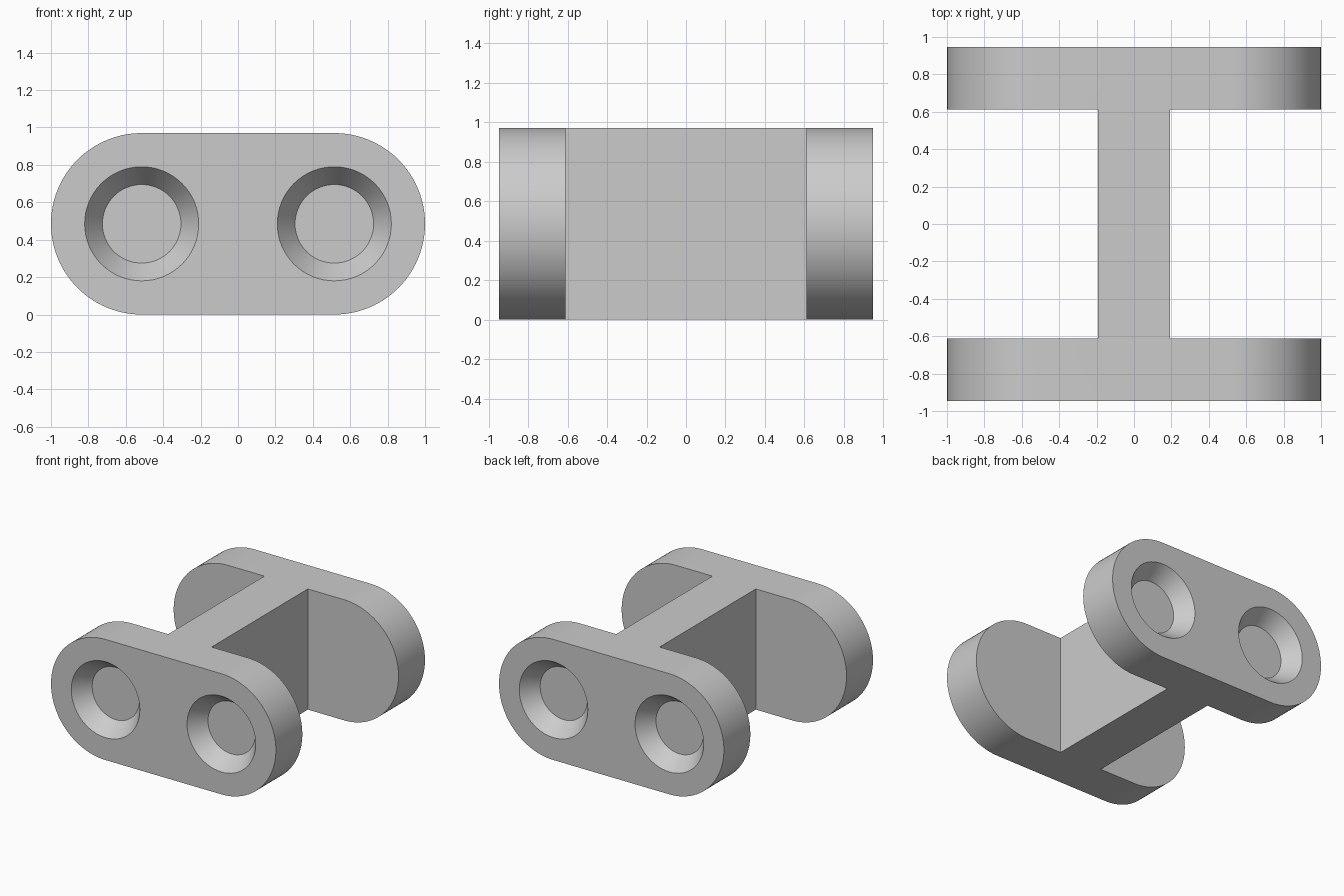
import bpy, bmesh, math
from mathutils import Vector

if "Cube" in bpy.data.objects:
    bpy.data.objects.remove(bpy.data.objects["Cube"])

R = 0.485            # end radius, half the height
CX = 1 - R           # centre of the rounded ends
Y_OUT, Y_IN = 0.947, 0.611
WEB = 0.193          # half width of the web
HOLE_R, FLOOR_R, DEPTH = 0.305, 0.21, 0.13

grey = bpy.data.materials.new("grey")
grey.diffuse_color = (0.6, 0.6, 0.6, 1)
grey.use_nodes = True
grey.node_tree.nodes["Principled BSDF"].inputs["Base Color"].default_value = grey.diffuse_color


def make(name, bm):
    bmesh.ops.recalc_face_normals(bm, faces=bm.faces)
    mesh = bpy.data.meshes.new(name)
    bm.to_mesh(mesh)
    bm.free()
    mesh.materials.append(grey)
    ob = bpy.data.objects.new(name, mesh)
    bpy.context.collection.objects.link(ob)
    return ob


def prism(name, points, direction):
    """Extrude a closed outline along a direction."""
    bm = bmesh.new()
    face = bm.faces.new([bm.verts.new(p) for p in points])
    ext = bmesh.ops.extrude_face_region(bm, geom=[face])
    verts = [v for v in ext["geom"] if isinstance(v, bmesh.types.BMVert)]
    bmesh.ops.translate(bm, verts=verts, vec=Vector(direction))
    return make(name, bm)


def countersink(name, x, side, n=64):
    """Conical cutter, continued a little outside the plate."""
    over = 0.05
    slope = (HOLE_R - FLOOR_R) / DEPTH
    rings = [(Y_OUT - DEPTH, FLOOR_R), (Y_OUT + over, HOLE_R + over * slope)]
    bm = bmesh.new()
    loops = [[bm.verts.new((x + r * math.cos(2 * math.pi * i / n), side * y,
                            R + r * math.sin(2 * math.pi * i / n)))
              for i in range(n)] for y, r in rings]
    for loop in loops:
        bm.faces.new(loop)
    for i in range(n):
        j = (i + 1) % n
        bm.faces.new((loops[0][i], loops[0][j], loops[1][j], loops[1][i]))
    return make(name, bm)


def cut(target, tool, operation):
    mod = target.modifiers.new(operation.title(), "BOOLEAN")
    mod.operation = operation
    mod.solver = "EXACT"
    mod.object = tool
    bpy.context.view_layer.objects.active = target
    bpy.ops.object.modifier_apply(modifier=mod.name)
    bpy.data.objects.remove(tool)


# Rounded side outline running from front to back
n = 48
arc = [math.pi * i / n - math.pi / 2 for i in range(n + 1)]
side = [(CX + R * math.cos(a), -1 * Y_OUT - 0.1, R + R * math.sin(a)) for a in arc]
side += [(-x, y, 2 * R - z) for x, y, z in side]
bracket = prism("bracket", side, (0, 2 * Y_OUT + 0.2, 0))

# I-shaped plan: two end plates joined by a web
quarter = [(1.1, Y_OUT), (1.1, Y_IN), (WEB, Y_IN)]
half = quarter + [(x, -y) for x, y in reversed(quarter)]
plan = half + [(-x, y) for x, y in reversed(half)]
cut(bracket, prism("plan_cutter", [(x, y, -0.1) for x, y in plan], (0, 0, 2 * R + 0.2)),
    "INTERSECT")

# Blind countersunk holes in both end plates
for s in (-1, 1):
    for x in (-CX, CX):
        cut(bracket, countersink("hole_cutter", x, s), "DIFFERENCE")

# Smooth curved walls, sharp edges
bpy.ops.object.select_all(action="DESELECT")
bracket.select_set(True)
bpy.context.view_layer.objects.active = bracket
bpy.ops.object.shade_smooth_by_angle(angle=math.radians(30))
